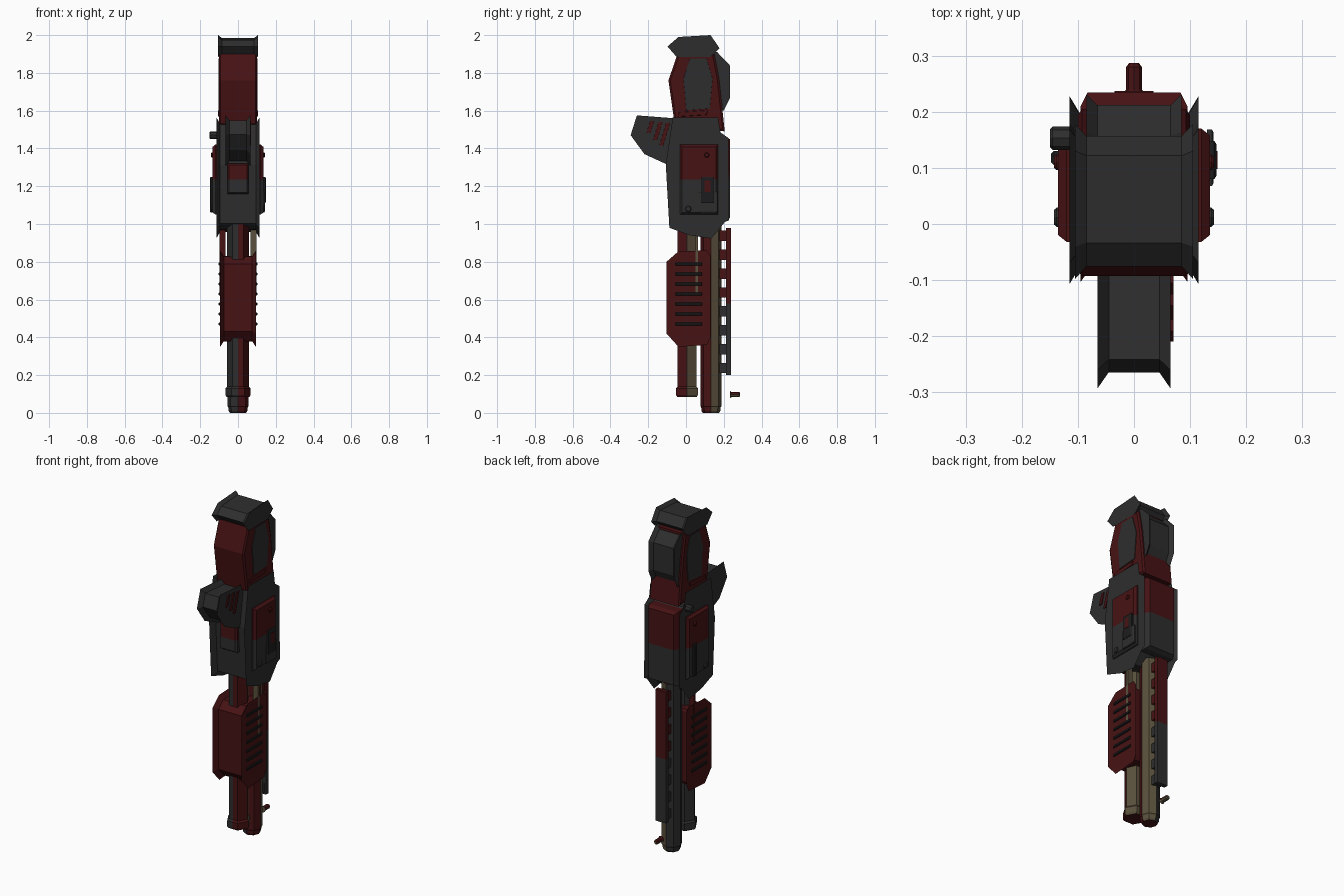
import bpy, bmesh, math
from mathutils import Vector

if "Cube" in bpy.data.objects:
    bpy.data.objects.remove(bpy.data.objects["Cube"])


def material(name, r, g, b):
    m = bpy.data.materials.new(name)
    m.diffuse_color = (r, g, b, 1)
    m.use_nodes = True
    m.node_tree.nodes["Principled BSDF"].inputs["Base Color"].default_value = m.diffuse_color
    return m


RED = material("dark red", 0.062, 0.006, 0.007)
GRAY = material("charcoal", 0.027, 0.027, 0.028)
TAN = material("dull tan", 0.10, 0.08, 0.045)
DARK = material("near black", 0.012, 0.012, 0.013)


def inset(pts, d):
    """Mitred inset of a closed polygon."""
    n = len(pts)
    P = [Vector(p) for p in pts]
    area = sum(P[i].x * P[(i + 1) % n].y - P[(i + 1) % n].x * P[i].y for i in range(n))
    s = 1 if area > 0 else -1
    out = []
    for i in range(n):
        a = (P[i] - P[i - 1]).normalized()
        b = (P[(i + 1) % n] - P[i]).normalized()
        na, nb = Vector((-a.y, a.x)) * s, Vector((-b.y, b.x)) * s
        out.append(P[i] + (na + nb) * d / max(0.3, 1 + na.dot(nb)))
    return out


def loft(name, pts, layers, mats, axis="x", rule=None, split=None):
    """Stack inset copies of a profile along an axis; layers = (distance, inset)."""
    place = {"x": lambda d, p: (d, p[0], p[1]),
             "y": lambda d, p: (p[0], d, p[1]),
             "z": lambda d, p: (p[0], p[1], d)}[axis]
    bm = bmesh.new()
    rings = [[bm.verts.new(place(d, p)) for p in inset(pts, k)] for d, k in layers]
    n = len(pts)
    for a, b in zip(rings, rings[1:]):
        for i in range(n):
            bm.faces.new((a[i], a[(i + 1) % n], b[(i + 1) % n], b[i]))
    bm.faces.new(rings[0])
    bm.faces.new(rings[-1])
    if split is not None:
        bmesh.ops.bisect_plane(bm, geom=bm.verts[:] + bm.edges[:] + bm.faces[:],
                               plane_co=(0, 0, split), plane_no=(0, 0, 1))
        rule = lambda c: 0 if c.z > split else 1
    bmesh.ops.recalc_face_normals(bm, faces=bm.faces[:])
    if rule:
        for f in bm.faces:
            f.material_index = rule(f.calc_center_median())
    me = bpy.data.meshes.new(name)
    bm.to_mesh(me)
    bm.free()
    for m in mats:
        me.materials.append(m)
    ob = bpy.data.objects.new(name, me)
    bpy.context.collection.objects.link(ob)
    return ob


def spool(name, pts, w, lip, mats, **kw):
    """Body whose rim is recessed between two flared side edges."""
    return loft(name, pts, [(-w, 0), (-w + 0.02, lip), (w - 0.02, lip), (w, 0)], mats, **kw)


def rect(a0, a1, b0, b1):
    return [(a0, b0), (a1, b0), (a1, b1), (a0, b1)]


def ring(cx, cy, r, n):
    return [(cx + r * math.cos(2 * math.pi * i / n), cy + r * math.sin(2 * math.pi * i / n))
            for i in range(n)]


def hexagon(cy, r):
    """Hexagon with corners on x, plus mid points so colours can change at x = 0."""
    p = ring(0, cy, r, 6)
    h = r * math.sqrt(0.75)
    return p[:2] + [(0, cy + h)] + p[2:5] + [(0, cy - h)] + p[5:]


def side_rule(cy):
    return lambda c: 2 if c.x < -0.001 else (0 if c.y < cy else 1)


TUBE = [RED, TAN, GRAY]

# barrel and magazine tube
loft("barrel", ring(0, 0.132, 0.056, 8), [(0, 0.012), (0.01, 0.006), (0.03, 0.004), (0.035, 0), (1.0, 0)],
     TUBE, "z", side_rule(0.132))
loft("magazine_tube", hexagon(0.005, 0.058), [(0.1, 0), (1.0, 0)], TUBE, "z", side_rule(0.005))
loft("magazine_cap", hexagon(0.005, 0.067), [(0.085, 0.006), (0.095, 0), (0.13, 0), (0.14, 0.008)],
     TUBE, "z", side_rule(0.005))

# ventilated rail with its posts, and the front bead
loft("rail", rect(-0.035, 0.035, 0.213, 0.237), [(0.2, 0), (0.98, 0)], [RED, GRAY], "z", split=0.58)
for i in range(8):
    z = 0.21 + i * 0.1
    loft("rail_post", rect(-0.025, 0.025, z, z + 0.055), [(0.17, 0), (0.22, 0)],
         [GRAY if z < 0.58 else RED], "y")
loft("front_bead", ring(0, 0.097, 0.014, 8), [(0.232, -0.005), (0.24, 0), (0.28, 0), (0.287, 0.005)],
     [RED, TAN], "y", lambda c: 0 if c.z > 0.097 else 1)

# sliding forend with side ribs and action bars
spool("forend", [(-0.103, 0.80), (-0.04, 0.855), (0.11, 0.86), (0.13, 0.83), (0.13, 0.40),
                 (0.11, 0.36), (-0.04, 0.35), (-0.103, 0.42)], 0.095, 0.028, [RED])
for s in (-1, 1):
    for i in range(7):
        z = 0.47 + i * 0.053
        loft("forend_rib", rect(-0.055, 0.085, z - 0.008, z + 0.008),
             [(s * 0.09, 0), (s * 0.099, 0), (s * 0.102, 0.003)], [DARK])
    loft("action_bar", rect(0.05, 0.064, 0.63, 1.0), [(s * 0.065, 0), (s * 0.097, 0)],
         [TAN if s > 0 else RED])

# receiver
spool("receiver", [(-0.07, 1.565), (0.17, 1.565), (0.182, 1.485), (0.225, 1.455), (0.228, 1.02),
                   (0.205, 1.01), (0.135, 0.923), (0.02, 0.94), (-0.088, 0.98), (-0.107, 1.315)],
      0.115, 0.033, [GRAY])
loft("receiver_back_plate", rect(-0.095, 0.095, 1.02, 1.46), [(0.15, 0), (0.21, 0), (0.234, 0.012)],
     [RED, GRAY], "y", split=1.24)
loft("receiver_front_plate", rect(-0.055, 0.055, 1.16, 1.32), [(-0.05, 0), (-0.085, 0), (-0.095, 0.008)],
     [RED, GRAY], "y", split=1.235)

# side panels with screws
for s in (-1, 1):
    loft("side_panel", rect(-0.032, 0.17, 1.05, 1.42), [(s * 0.1, 0), (s * 0.12, 0), (s * 0.135, 0.012)],
         [RED, GRAY], split=1.235)
    for y, z, r in ((0.11, 1.365, 0.014), (0.012, 1.08, 0.017)):
        loft("panel_screw", ring(y, z, r, 8), [(s * 0.13, 0), (s * 0.138, 0), (s * 0.143, 0.004)],
             [RED if z > 1.235 else GRAY])

# right side port and slider, left side controls
loft("port_frame", rect(0.068, 0.168, 1.06, 1.17), [(0.13, 0), (0.139, 0), (0.142, 0.006)], [GRAY])
loft("port_slider", rect(0.08, 0.148, 1.11, 1.25), [(0.13, 0), (0.143, 0), (0.147, 0.006)], [DARK])
loft("port_window", rect(0.098, 0.13, 1.17, 1.23), [(0.14, 0), (0.149, 0)], [RED])
loft("left_lever", rect(0.105, 0.13, 1.06, 1.25), [(-0.13, 0), (-0.143, 0), (-0.148, 0.005)], [DARK])
loft("left_bolt", ring(0.153, 1.47, 0.021, 8), [(-0.10, 0), (-0.145, 0), (-0.15, 0.005)], [GRAY])

# angled grip with slanted red inserts
spool("grip", [(-0.26, 1.575), (-0.066, 1.56), (0.0, 1.55), (0.0, 1.29), (-0.10, 1.315),
               (-0.22, 1.37), (-0.293, 1.47)], 0.065, 0.026, [GRAY])
for y, top, bot in ((-0.18, 1.545, 1.48), (-0.135, 1.54, 1.445), (-0.095, 1.535, 1.415)):
    lean = (top - bot) * 0.3
    loft("grip_insert", [(y - 0.011, top), (y + 0.011, top), (y + 0.011 - lean, bot), (y - 0.011 - lean, bot)],
         [(0.06, 0), (0.07, 0.001)], [RED])

# stock with gray side plates, lower band, back rest and butt pad
loft("stock", [(-0.045, 1.90), (0.15, 1.90), (0.175, 1.77), (0.205, 1.49), (-0.06, 1.53), (-0.093, 1.76)],
     [(-0.1, 0.01), (-0.093, 0), (0.093, 0), (0.1, 0.01)], [RED])
for s in (-1, 1):
    loft("stock_side_plate", [(0.02, 1.878), (0.11, 1.878), (0.142, 1.77), (0.128, 1.61),
                              (0.0, 1.60), (-0.015, 1.77)], [(s * 0.09, 0), (s * 0.103, 0.002)], [GRAY])
    loft("stock_band", [(-0.045, 1.565), (0.11, 1.575), (0.12, 1.605), (-0.04, 1.595)],
         [(s * 0.09, 0), (s * 0.105, 0.004)], [RED])
spool("back_rest", [(0.13, 1.91), (0.165, 1.91), (0.232, 1.84), (0.232, 1.665), (0.2, 1.60), (0.13, 1.60)],
      0.085, 0.02, [GRAY])
spool("butt_pad", [(-0.098, 1.94), (-0.04, 1.99), (0.13, 2.0), (0.178, 1.93), (0.13, 1.885), (-0.05, 1.885)],
      0.105, 0.016, [GRAY])
